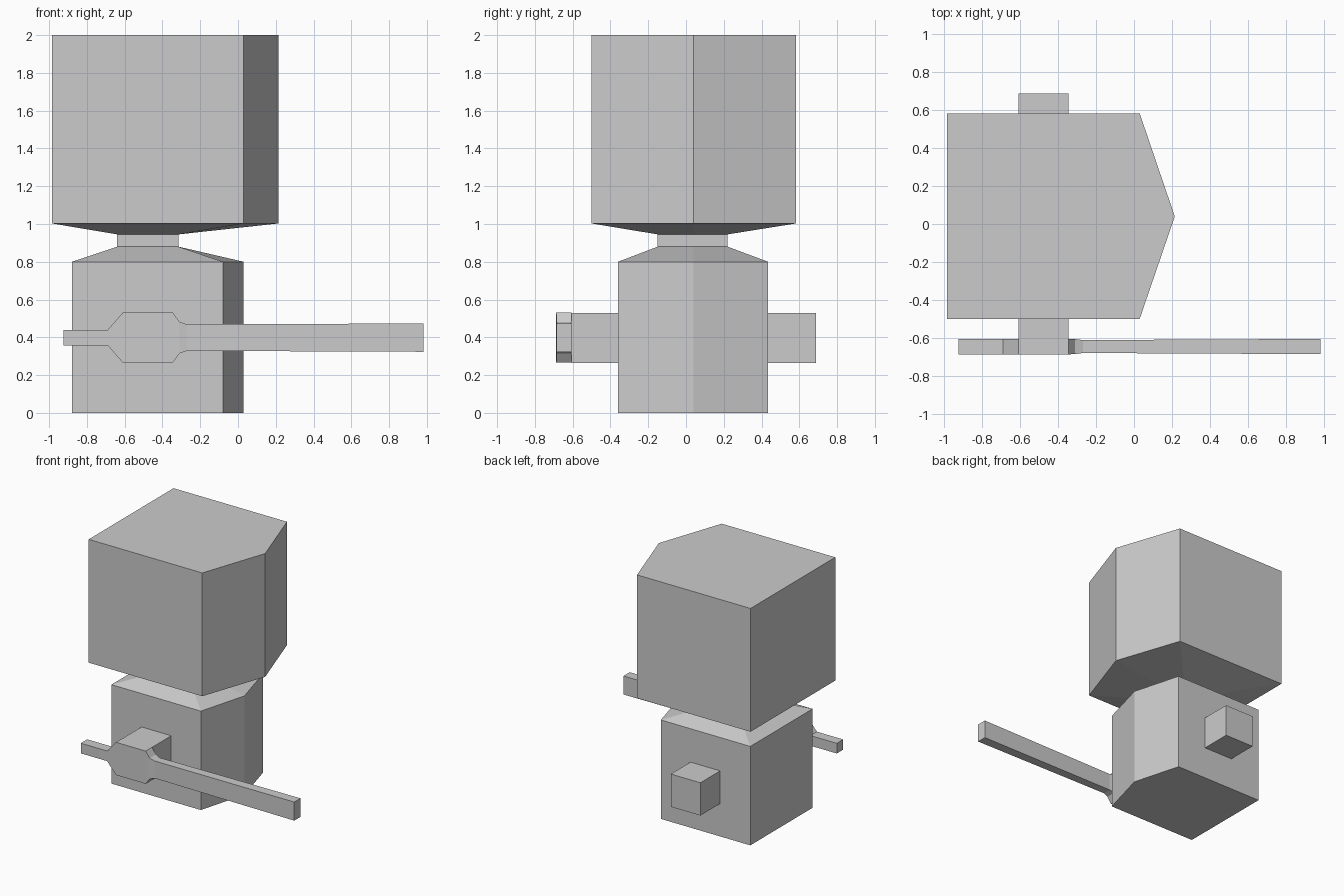
import bpy, bmesh

if "Cube" in bpy.data.objects:
    bpy.data.objects.remove(bpy.data.objects["Cube"])


def loft(name, rings, cap_start=True, cap_end=True, skip=()):
    """Bridge matching rings of points; skip holds (ring, side) faces left open."""
    bm = bmesh.new()
    loops = [[bm.verts.new(p) for p in ring] for ring in rings]
    n = len(loops[0])
    for r, (a, b) in enumerate(zip(loops, loops[1:])):
        for i in range(n):
            if (r, i) not in skip:
                j = (i + 1) % n
                bm.faces.new((a[i], a[j], b[j], b[i]))
    if cap_start:
        bm.faces.new(loops[0][::-1])
    if cap_end:
        bm.faces.new(loops[-1])
    bmesh.ops.recalc_face_normals(bm, faces=bm.faces)
    mesh = bpy.data.meshes.new(name)
    bm.to_mesh(mesh)
    bm.free()
    obj = bpy.data.objects.new(name, mesh)
    bpy.context.collection.objects.link(obj)
    return obj


def pentagon(x0, x1, tip, y0, y1, z):
    return [(x0, y0, z), (x1, y0, z), (tip, 0.04, z), (x1, y1, z), (x0, y1, z)]


# body, neck and head as one five-sided column
body = (-0.88, -0.08, 0.03, -0.36, 0.435)
neck = (-0.64, -0.315, -0.315, -0.15, 0.22)
head = (-0.985, 0.03, 0.215, -0.50, 0.583)
column = [(body, 0), (body, 0.80), (neck, 0.88), (neck, 0.945), (head, 1.003), (head, 2.0)]
loft("body_and_head", [pentagon(*section, z) for section, z in column])


# square arms
def arm_ring(y):
    return [(-0.61, y, 0.265), (-0.345, y, 0.265), (-0.345, y, 0.53), (-0.61, y, 0.53)]


loft("left_arm", [arm_ring(0.435), arm_ring(0.687)], cap_start=False)
loft("right_arm", [arm_ring(-0.36), arm_ring(-0.605)], False, False)

# rod running through the right hand: x, half depth, half height
rod = [(-0.925, 0.041, 0.041), (-0.69, 0.041, 0.041), (-0.61, 0.041, 0.1325),
       (-0.345, 0.041, 0.1325), (-0.31, 0.04, 0.084), (-0.27, 0.034, 0.07),
       (0.983, 0.04, 0.075)]
yc, zc = -0.646, 0.3985
loft("hand_and_rod", [[(x, yc - d, zc - h), (x, yc + d, zc - h),
                       (x, yc + d, zc + h), (x, yc - d, zc + h)] for x, d, h in rod],
     skip={(2, 1)})
